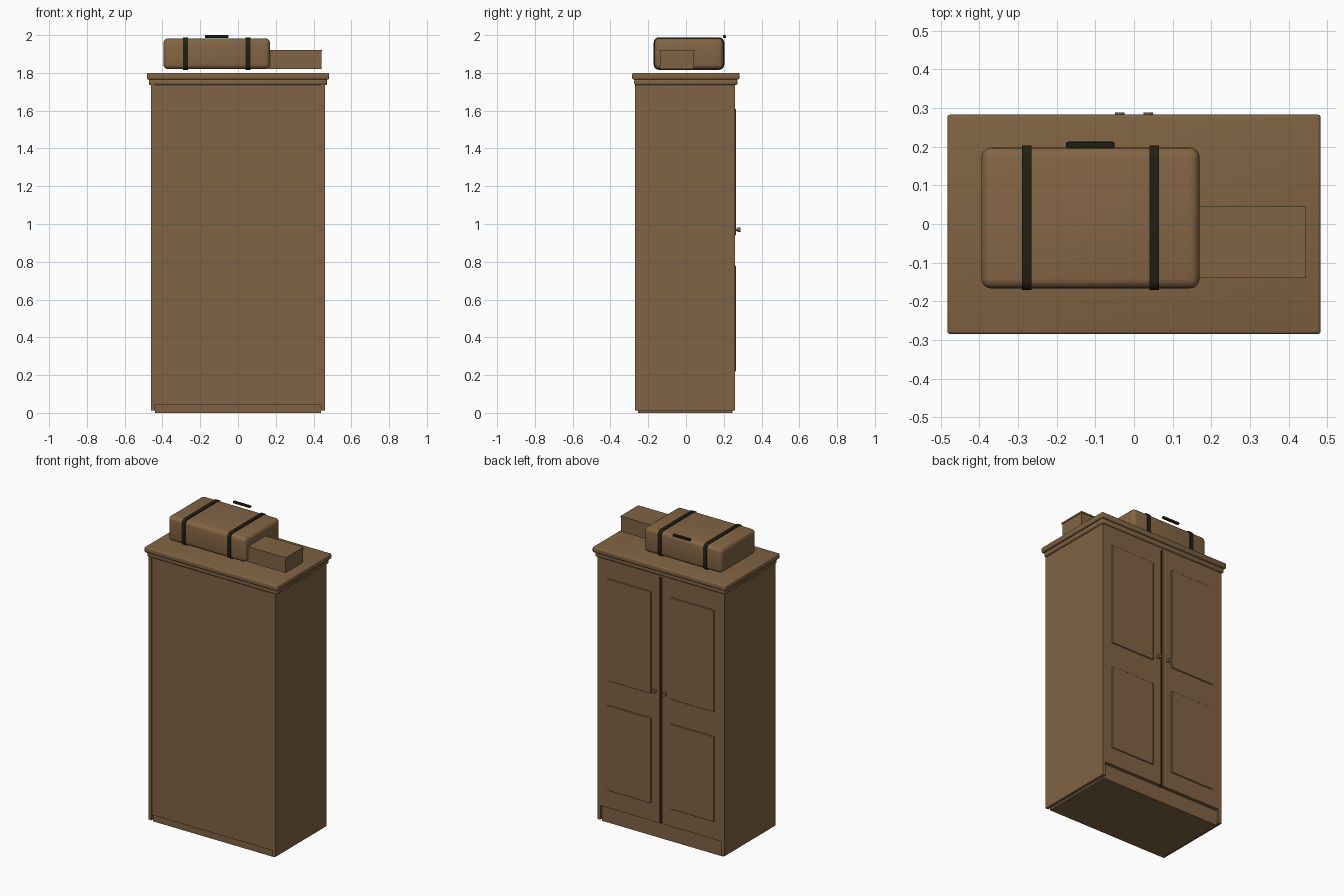
import bpy, math

if "Cube" in bpy.data.objects:
    bpy.data.objects.remove(bpy.data.objects["Cube"])

def mat(name, rgb):
    m = bpy.data.materials.new(name)
    m.diffuse_color = (*rgb, 1)
    m.use_nodes = True
    m.node_tree.nodes["Principled BSDF"].inputs["Base Color"].default_value = m.diffuse_color
    return m

WOOD = mat("brown wood", (0.215, 0.125, 0.056))
LEATHER = mat("brown leather", (0.23, 0.132, 0.06))
DARK = mat("dark strap", (0.016, 0.014, 0.006))

def box(name, x, y, z, m, bevel=0, seg=3):
    """Box from (min, max) ranges, with optional rounded edges."""
    bpy.ops.mesh.primitive_cube_add(size=1)
    o = bpy.context.object
    o.name = name
    for v in o.data.vertices:
        for i, (a, b) in enumerate((x, y, z)):
            v.co[i] = a if v.co[i] < 0 else b
    o.data.materials.append(m)
    if bevel:
        b = o.modifiers.new("round", 'BEVEL')
        b.width, b.segments = bevel, seg
        bpy.ops.object.modifier_apply(modifier="round")
        bpy.ops.object.shade_smooth_by_angle(angle=math.radians(35))
    return o

# carcass
box("plinth", (-0.44, 0.44), (-0.255, 0.245), (0, 0.10), WOOD)
box("back_panel", (-0.44, 0.44), (-0.264, -0.24), (0.045, 1.74), WOOD)
box("inner_dark_strip", (-0.012, 0.012), (0.20, 0.25), (0.10, 1.72), DARK)
box("top_rail", (-0.44, 0.44), (0.20, 0.26), (1.72, 1.74), WOOD)

# sides, doors with raised panels, knobs
for s, side in ((-1, "left"), (1, "right")):
    def span(a, b):
        return tuple(sorted((s * a, s * b)))
    box(side + "_side", span(0.44, 0.46), (-0.27, 0.26), (0.012, 1.74), WOOD)
    box(side + "_door", span(0.009, 0.44), (0.235, 0.26), (0.105, 1.72), WOOD)
    for pos, z in (("lower", (0.22, 0.78)), ("upper", (0.94, 1.61))):
        box(f"{side}_{pos}_panel", span(0.07, 0.39), (0.255, 0.265), z, WOOD, 0.003, 1)
    # knob: stem and rounded head
    for part, r, y, d in (("stem", 0.006, 0.265, 0.02), ("head", 0.012, 0.28, 0.016)):
        bpy.ops.mesh.primitive_cylinder_add(vertices=16, radius=r, depth=d,
            location=(s * 0.037, y, 0.97), rotation=(math.pi / 2, 0, 0))
        k = bpy.context.object
        k.name = f"{side}_knob_{part}"
        k.data.materials.append(WOOD)
        bpy.ops.object.shade_smooth_by_angle(angle=math.radians(35))

# stepped cornice
box("cornice_lower", (-0.472, 0.472), (-0.274, 0.272), (1.735, 1.768), WOOD, 0.010)
box("cornice_top", (-0.483, 0.483), (-0.285, 0.283), (1.765, 1.80), WOOD, 0.008)

# suitcase with straps and handle
box("suitcase", (-0.395, 0.17), (-0.167, 0.198), (1.82, 1.983), LEATHER, 0.026, 4)
for n, x in (("left", -0.2775), ("right", 0.0525)):
    box(n + "_strap", (x - 0.0125, x + 0.0125), (-0.171, 0.203), (1.816, 1.988), DARK)
    # round only the lengthwise edges so the strap follows the case
    o = bpy.context.object
    b = o.modifiers.new("round", 'BEVEL')
    b.width, b.segments, b.limit_method = 0.028, 4, 'WEIGHT'
    w = o.data.attributes.new("bevel_weight_edge", 'FLOAT', 'EDGE')
    for e in o.data.edges:
        p, q = (o.data.vertices[i].co for i in e.vertices)
        w.data[e.index].value = 1.0 if abs(p.x - q.x) > 0.001 else 0.0
    bpy.ops.object.modifier_apply(modifier="round")
    bpy.ops.object.shade_smooth_by_angle(angle=math.radians(35))
box("suitcase_handle", (-0.176, -0.05), (0.195, 0.213), (1.985, 2.0), DARK, 0.005, 2)

# small lidded box beside the suitcase
box("small_box", (0.16, 0.442), (-0.137, 0.042), (1.82, 1.915), WOOD)
box("small_box_lid", (0.16, 0.445), (-0.14, 0.045), (1.912, 1.922), WOOD)
